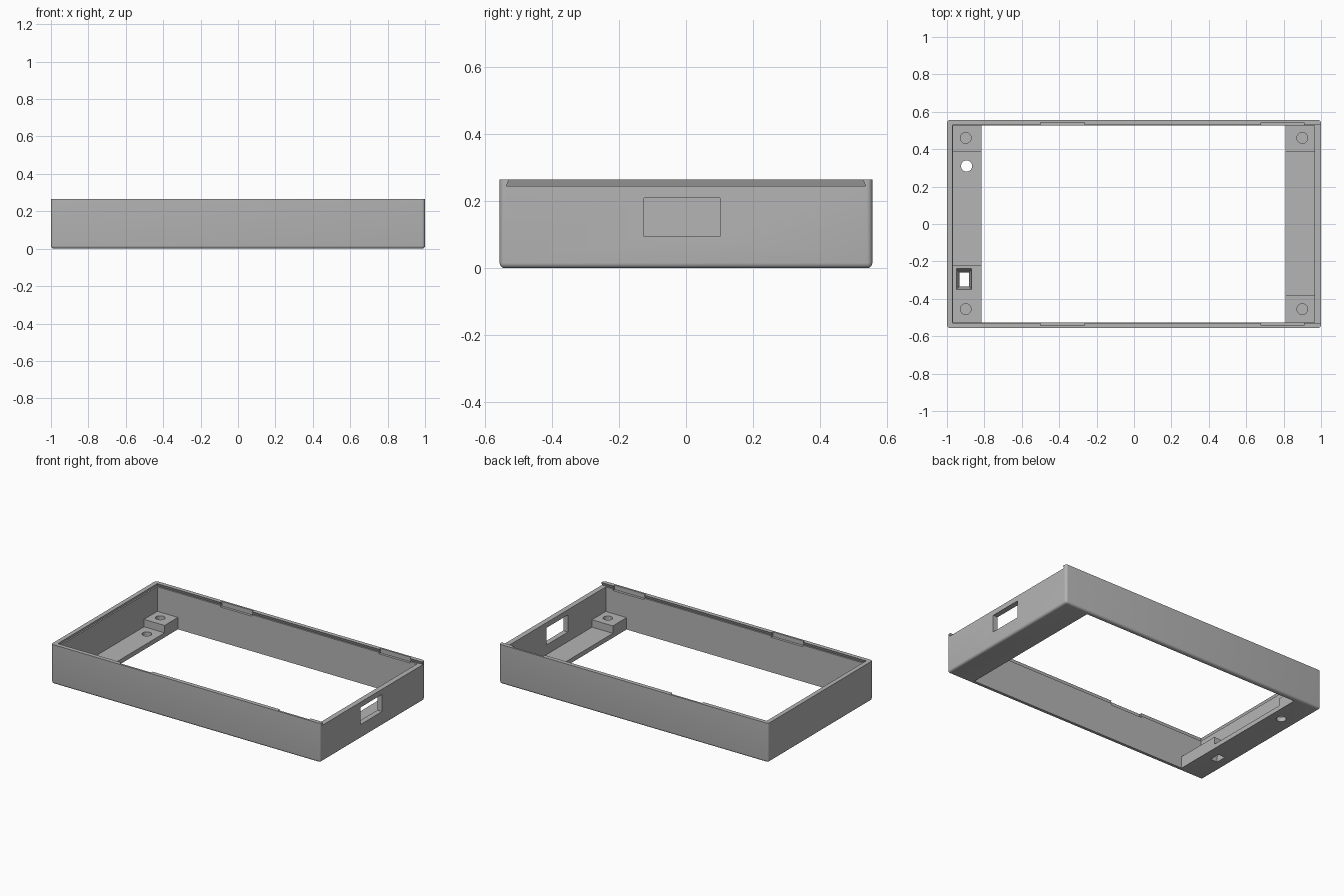
import bpy, bmesh, math

if "Cube" in bpy.data.objects:
    bpy.data.objects.remove(bpy.data.objects["Cube"])

grey = bpy.data.materials.new("mid grey")
grey.diffuse_color = (0.46, 0.46, 0.46, 1)
grey.use_nodes = True
grey.node_tree.nodes["Principled BSDF"].inputs["Base Color"].default_value = grey.diffuse_color


def loft(name, sections):
    """Solid through stacked rectangles (x0, x1, y0, y1, z)."""
    bm = bmesh.new()
    rings = [[bm.verts.new(p) for p in ((x0, y0, z), (x1, y0, z), (x1, y1, z), (x0, y1, z))]
             for x0, x1, y0, y1, z in sections]
    for a, b in zip(rings, rings[1:]):
        for i in range(4):
            j = (i + 1) % 4
            bm.faces.new((a[i], a[j], b[j], b[i]))
    bm.faces.new(rings[0][::-1])
    bm.faces.new(rings[-1])
    return finish(name, bm)


def box(name, x0, x1, y0, y1, z0, z1):
    return loft(name, [(x0, x1, y0, y1, z0), (x0, x1, y0, y1, z1)])


def cylinder(name, x, y, r, z0, z1):
    bm = bmesh.new()
    bmesh.ops.create_cone(bm, cap_ends=True, segments=32, radius1=r, radius2=r, depth=z1 - z0)
    bmesh.ops.translate(bm, verts=bm.verts, vec=(x, y, (z0 + z1) / 2))
    return finish(name, bm)


def finish(name, bm):
    bmesh.ops.recalc_face_normals(bm, faces=bm.faces)
    mesh = bpy.data.meshes.new(name)
    bm.to_mesh(mesh)
    bm.free()
    mesh.materials.append(grey)
    ob = bpy.data.objects.new(name, mesh)
    bpy.context.collection.objects.link(ob)
    return ob


W, D, H = 1.0, 0.556, 0.265      # outer half width, half depth, height
IY, IL, IR = 0.526, -0.968, 0.965  # inner wall faces
FLOOR, POST, LEDGE = 0.03, 0.08, 0.245

# Outer shell, rounded everywhere except the top rim
case = box("case_frame", -W, W, -D, D, 0, H)
bm = bmesh.new()
bm.from_mesh(case.data)
edges = [e for e in bm.edges if min(v.co.z for v in e.verts) < 0.01]
bmesh.ops.bevel(bm, geom=edges, offset=0.016, segments=5, profile=0.5, affect='EDGES')
bm.to_mesh(case.data)
bm.free()

cutters = [
    # Interior above the posts, open middle, lowered end strips
    box("cavity_cut", IL, IR, -IY, IY, POST, 0.4),
    box("opening_cut", -0.815, 0.81, -IY, IY, -0.1, 0.2),
    box("left_strip_cut", IL, -0.7, -0.22, 0.385, FLOOR, 0.2),
    box("right_strip_cut", 0.7, IR, -0.38, 0.385, FLOOR, 0.2),
    # Dovetail slot for a sliding lid, open at the right end
    loft("lid_slot_cut", [(-0.978, 1.1, -0.536, 0.536, LEDGE),
                          (-0.962, 1.1, -0.52, 0.52, LEDGE + 0.04)]),
    # Port window in the right wall
    box("port_cut", 0.9, 1.1, -0.125, 0.102, 0.095, 0.21),
    # Tapered switch hole and round cable hole
    loft("switch_cut", [(-0.932, -0.881, -0.333, -0.26, -0.1),
                        (-0.932, -0.881, -0.333, -0.26, 0.025),
                        (-0.95, -0.868, -0.35, -0.238, POST),
                        (-0.95, -0.868, -0.35, -0.238, 0.15)]),
    cylinder("cable_cut", -0.895, 0.31, 0.03, -0.1, 0.15),
]
# Clip notches in the long rims
for s in (-1, 1):
    for x0, x1 in ((-0.5, -0.265), (0.68, 0.91)):
        y0, y1 = sorted((s * 0.5, s * 0.543))
        cutters.append(box("notch_cut", x0, x1, y0, y1, 0.235, 0.35))
# Blind screw holes in the corner posts
for x in (-0.9, 0.9):
    for y in (-0.455, 0.46):
        cutters.append(cylinder("screw_cut", x, y, 0.029, 0.02, 0.15))

bpy.context.view_layer.objects.active = case
for c in cutters:
    c.hide_render = True
    mod = case.modifiers.new("cut", 'BOOLEAN')
    mod.operation = 'DIFFERENCE'
    mod.solver = 'EXACT'
    mod.object = c
    bpy.ops.object.modifier_apply(modifier=mod.name)
    bpy.data.objects.remove(c)

bpy.ops.object.select_all(action='DESELECT')
case.select_set(True)
bpy.ops.object.shade_smooth_by_angle(angle=math.radians(30))
